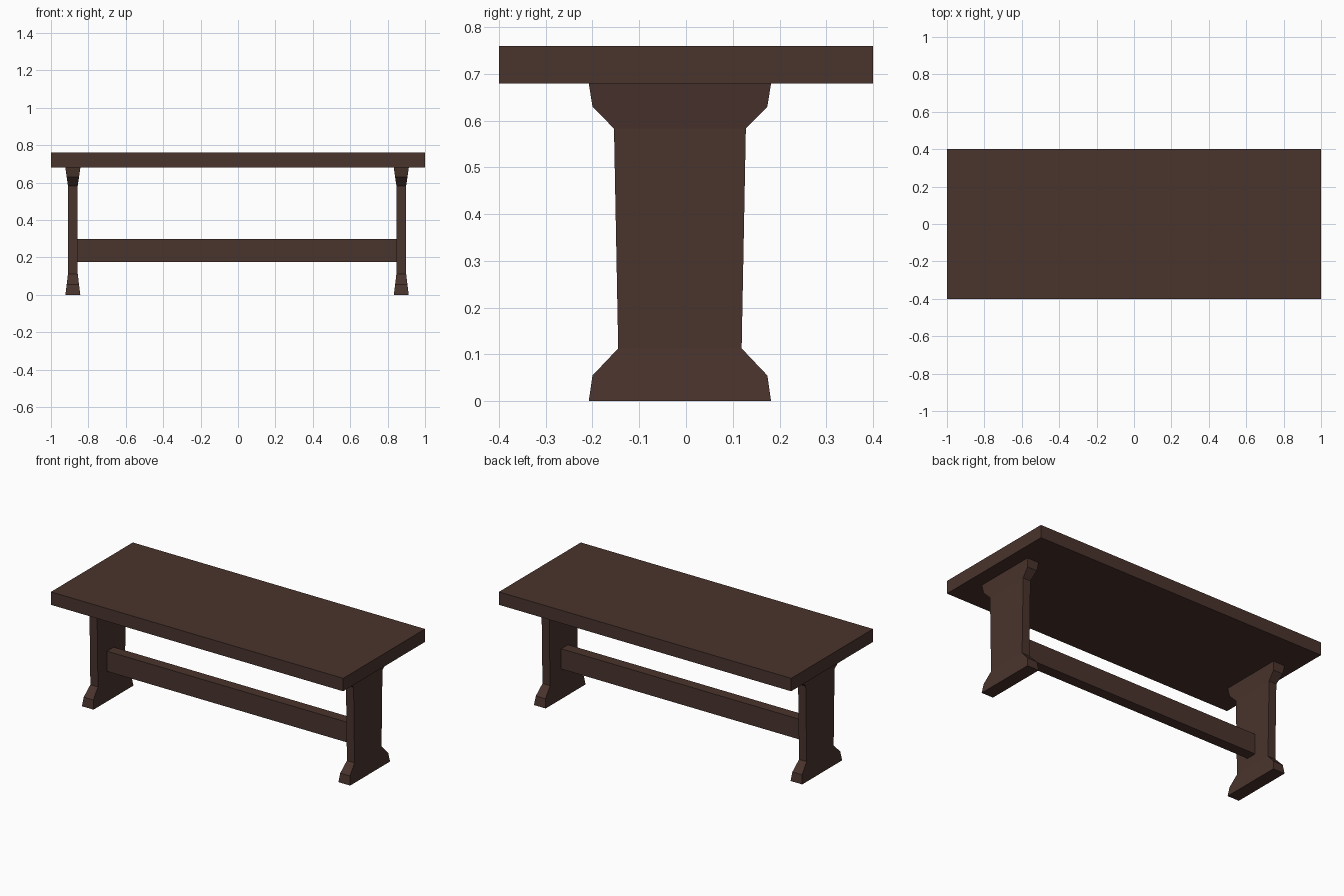
import bpy, bmesh

if "Cube" in bpy.data.objects:
    bpy.data.objects.remove(bpy.data.objects["Cube"])

# One dark wood colour for the whole table
wood = bpy.data.materials.new("dark_brown_wood")
wood.diffuse_color = (0.068, 0.034, 0.026, 1.0)
wood.use_nodes = True
wood.node_tree.nodes["Principled BSDF"].inputs["Base Color"].default_value = wood.diffuse_color


def loft(name, rings):
    """Stack rectangular rings (x0, x1, y0, y1, z) into a closed solid."""
    bm = bmesh.new()
    loops = [[bm.verts.new(p) for p in ((x0, y0, z), (x1, y0, z), (x1, y1, z), (x0, y1, z))]
             for x0, x1, y0, y1, z in rings]
    for a, b in zip(loops, loops[1:]):
        for i in range(4):
            j = (i + 1) % 4
            bm.faces.new((a[i], a[j], b[j], b[i]))
    bm.faces.new(loops[0][::-1])
    bm.faces.new(loops[-1])
    bmesh.ops.recalc_face_normals(bm, faces=bm.faces)
    me = bpy.data.meshes.new(name)
    bm.to_mesh(me)
    bm.free()
    me.materials.append(wood)
    ob = bpy.data.objects.new(name, me)
    bpy.context.collection.objects.link(ob)
    return ob


def box(name, x0, x1, y0, y1, z0, z1):
    return loft(name, [(x0, x1, y0, y1, z0), (x0, x1, y0, y1, z1)])


# Thick plank top
box("table_top", -1, 1, -0.4, 0.4, 0.68, 0.76)

# Trestle legs: half thickness, half width, height; flared at foot and head
LEG = [(0.040, 0.195, 0.0), (0.033, 0.187, 0.055), (0.026, 0.132, 0.113),
       (0.026, 0.141, 0.583), (0.033, 0.187, 0.63), (0.040, 0.195, 0.68)]
LEG_Y = -0.013
for name, cx in (("left_leg", -0.883), ("right_leg", 0.873)):
    loft(name, [(cx - t, cx + t, LEG_Y - w, LEG_Y + w, z) for t, w, z in LEG])

# Stretcher rail between the legs
box("stretcher", -0.858, 0.848, -0.056, 0.01, 0.175, 0.30)
